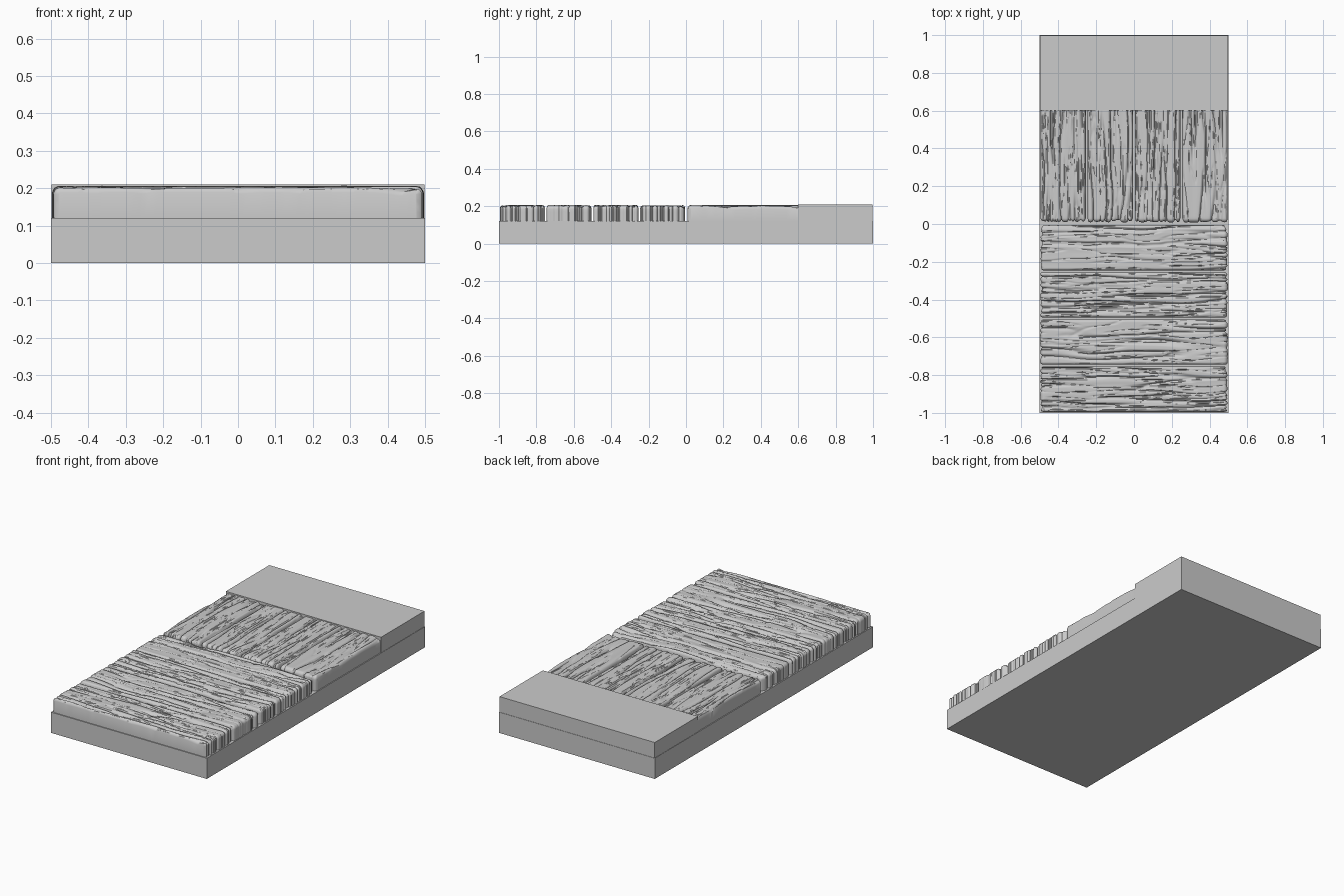
import bpy, bmesh, math
from mathutils import Vector, noise

cube = bpy.data.objects.get("Cube")
if cube:
    bpy.data.objects.remove(cube, do_unlink=True)

grey = bpy.data.materials.new("plain_grey")
grey.use_nodes = True
colour = (0.6, 0.6, 0.6, 1)
grey.diffuse_color = colour
grey.node_tree.nodes["Principled BSDF"].inputs["Base Color"].default_value = colour

BASE_TOP = 0.12
PLANK_TOP = 0.204


def add_object(name, bm):
    mesh = bpy.data.meshes.new(name)
    bm.to_mesh(mesh)
    bm.free()
    mesh.materials.append(grey)
    obj = bpy.data.objects.new(name, mesh)
    bpy.context.collection.objects.link(obj)
    return obj


def box(name, low, high):
    bm = bmesh.new()
    bmesh.ops.create_cube(bm, size=1)
    low, high = Vector(low), Vector(high)
    for v in bm.verts:
        v.co = (low + high) / 2 + v.co * (high - low)
    return add_object(name, bm)


def groove(u, v, seed, density):
    """Depth of the wood grain at a point u along and v across the plank."""
    v += 0.014 * noise.noise((u * 4, v * 4, seed))
    main = noise.noise((u * 1.6, v * density, seed + 5))
    fine = noise.noise((u * 4, v * density * 1.8, seed + 9))
    cut = max(0, 1 - abs(main) / 0.22) ** 1.5
    nick = max(0, 1 - abs(fine) / 0.12)
    return 0.011 * cut + 0.004 * nick - 0.004 * main


def stations(length, radius=0.02):
    """Side profile of a plank: up one end, along the top, down the other end."""
    half, arc = length / 2, 6
    end = [(-half, BASE_TOP + t * (PLANK_TOP - radius - BASE_TOP) / 4, -1, 0)
           for t in range(4)]
    for i in range(arc + 1):
        a = math.pi / 2 * i / arc
        end.append((-half + radius - radius * math.cos(a),
                    PLANK_TOP - radius + radius * math.sin(a),
                    -math.cos(a), math.sin(a)))
    count = 80
    run = length - 2 * radius
    top = [(-run / 2 + run * i / count, PLANK_TOP, 0, 1) for i in range(1, count)]
    return end + top + [(-x, z, -nx, nz) for x, z, nx, nz in reversed(end)]


def plank(name, centre, length, width, along_y, seed, density):
    bm = bmesh.new()
    columns, round_edge = 72, 0.014
    rows = []
    for u, z, nu, nz in stations(length):
        row = []
        for j in range(columns + 1):
            v = width * (j / columns - 0.5)
            depth = groove(u, v, seed, density)
            # Round the long edges over
            inside = min(1, (width / 2 - abs(v)) / round_edge)
            depth += round_edge * (1 - math.sqrt(max(0, 1 - (1 - inside) ** 2)))
            p = (u - nu * depth, v, max(BASE_TOP, z - nz * depth))
            row.append(p)
        # Straight long sides down to the base
        row = [(row[0][0], row[0][1], BASE_TOP)] + row + [(row[-1][0], row[-1][1], BASE_TOP)]
        verts = []
        for a, b, c in row:
            a, b = (-b, a) if along_y else (a, b)
            verts.append(bm.verts.new((centre[0] + a, centre[1] + b, c)))
        rows.append(verts)
    for r, s in zip(rows, rows[1:]):
        for j in range(len(r) - 1):
            bm.faces.new((r[j], s[j], s[j + 1], r[j + 1]))
    for f in bm.faces:
        f.smooth = True
    obj = add_object(name, bm)
    bpy.ops.object.select_all(action="DESELECT")
    obj.select_set(True)
    bpy.context.view_layer.objects.active = obj
    bpy.ops.object.shade_smooth_by_angle(angle=math.radians(40))


# Base and raised back slab
box("base", (-0.5, -1, 0), (0.5, 1, BASE_TOP))
box("back_slab", (-0.498, 0.6, BASE_TOP), (0.498, 0.998, 0.21))

# Four planks across the front half, four lengthwise behind them
for i in range(4):
    density = 34 if i % 2 == 0 else 24
    offset = -0.375 + 0.25 * i
    plank(f"cross_plank_{i + 1}", (0, offset - 0.5), 0.99, 0.24, False, 3.7 + 11 * i, density)
    plank(f"long_plank_{i + 1}", (offset, 0.503), 0.985, 0.24, True, 60.3 + 11 * i, density)
